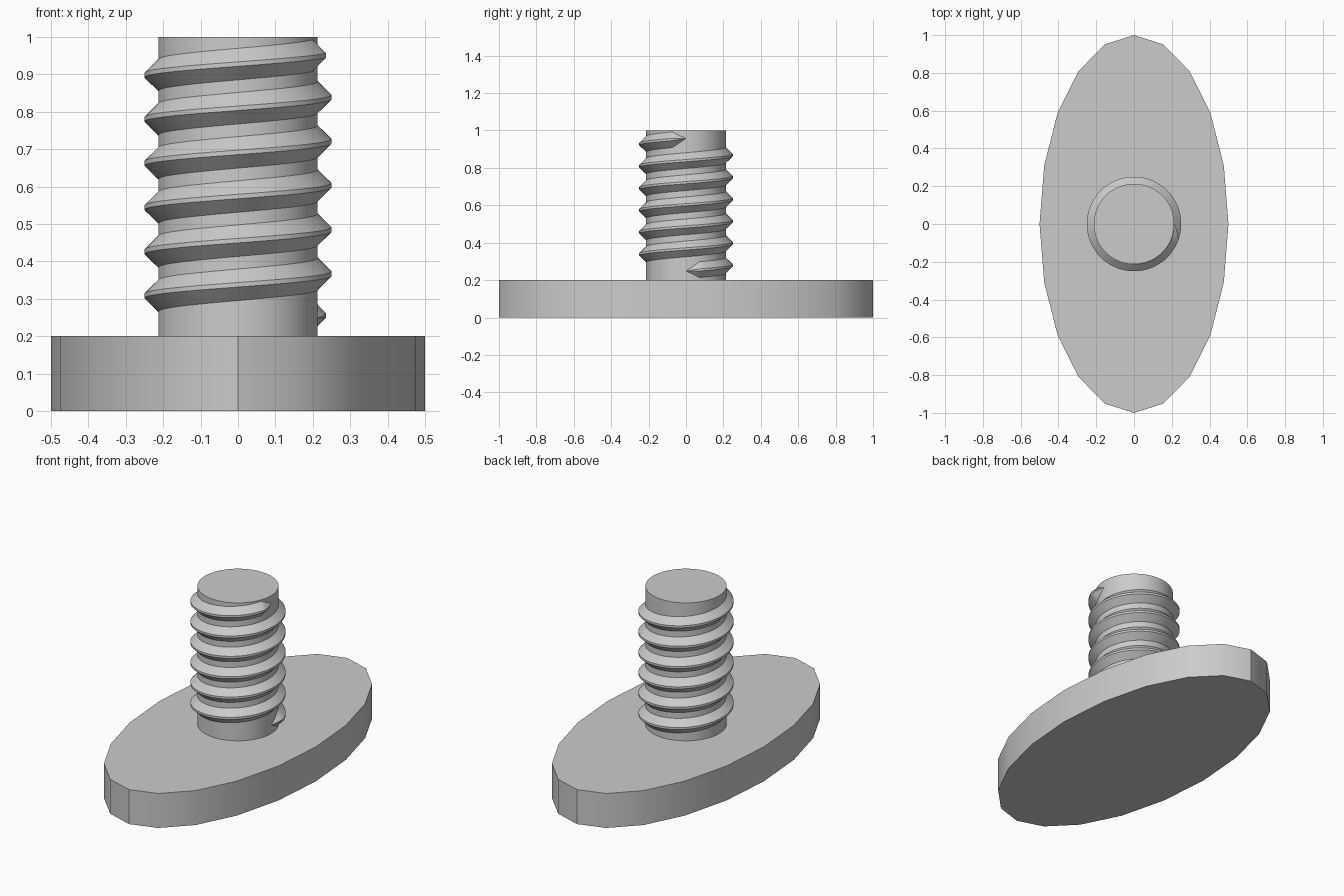
import bpy
import bmesh
from math import cos, sin, pi, radians

if "Cube" in bpy.data.objects:
    bpy.data.objects.remove(bpy.data.objects["Cube"], do_unlink=True)

# One grey for the whole model
GREY = (0.6, 0.6, 0.6, 1)
grey = bpy.data.materials.new("grey metal")
grey.use_nodes = True
grey.diffuse_color = GREY
grey.node_tree.nodes["Principled BSDF"].inputs["Base Color"].default_value = GREY

SHAFT_R, CREST_R = 0.213, 0.25


def finish(obj):
    """Give the part its colour and smooth its shallow edges."""
    obj.data.materials.append(grey)
    bpy.ops.object.select_all(action="DESELECT")
    obj.select_set(True)
    bpy.context.view_layer.objects.active = obj
    bpy.ops.object.shade_smooth_by_angle(angle=radians(30))


def prism(name, sides, rx, ry, z0, z1):
    """Upright elliptical prism with a corner on the +x axis."""
    bm = bmesh.new()
    ring = [bm.verts.new((rx * cos(2 * pi * i / sides), ry * sin(2 * pi * i / sides), z0))
            for i in range(sides)]
    face = bm.faces.new(ring)
    top = bmesh.ops.extrude_face_region(bm, geom=[face])["geom"]
    bmesh.ops.translate(bm, vec=(0, 0, z1 - z0),
                        verts=[v for v in top if isinstance(v, bmesh.types.BMVert)])
    return add_mesh(name, bm)


def add_mesh(name, bm):
    bmesh.ops.recalc_face_normals(bm, faces=bm.faces)
    mesh = bpy.data.meshes.new(name)
    bm.to_mesh(mesh)
    bm.free()
    obj = bpy.data.objects.new(name, mesh)
    bpy.context.collection.objects.link(obj)
    finish(obj)
    return obj


def helix(name, start, pitch, turns, steps, taper):
    """Right-handed thread ridge whose two ends taper to a point."""
    profile = [(SHAFT_R - 0.006, -0.048), (CREST_R, -0.006),
               (CREST_R, 0.006), (SHAFT_R - 0.006, 0.048)]
    bm = bmesh.new()
    rings = []
    total = turns * steps
    for i in range(total + 1):
        k = min(1, i / taper, (total - i) / taper)
        a = 2 * pi * i / steps
        ring = []
        for r, dz in profile:
            radius = SHAFT_R + (r - SHAFT_R) * k
            ring.append(bm.verts.new((radius * cos(a), radius * sin(a),
                                      start + pitch * i / steps + dz * k)))
        rings.append(ring)
    for lower, upper in zip(rings, rings[1:]):
        for j in range(4):
            n = (j + 1) % 4
            bm.faces.new((lower[j], lower[n], upper[n], upper[j]))
    bmesh.ops.remove_doubles(bm, verts=bm.verts, dist=0.0001)
    return add_mesh(name, bm)


# Oval foot, round shaft and its thread
prism("oval_base", 20, 0.5, 1.0, 0.0, 0.2)
prism("shaft", 72, SHAFT_R, SHAFT_R, 0.2, 1.0)
helix("screw_thread", 0.249, 0.118, 6, 72, 4)
